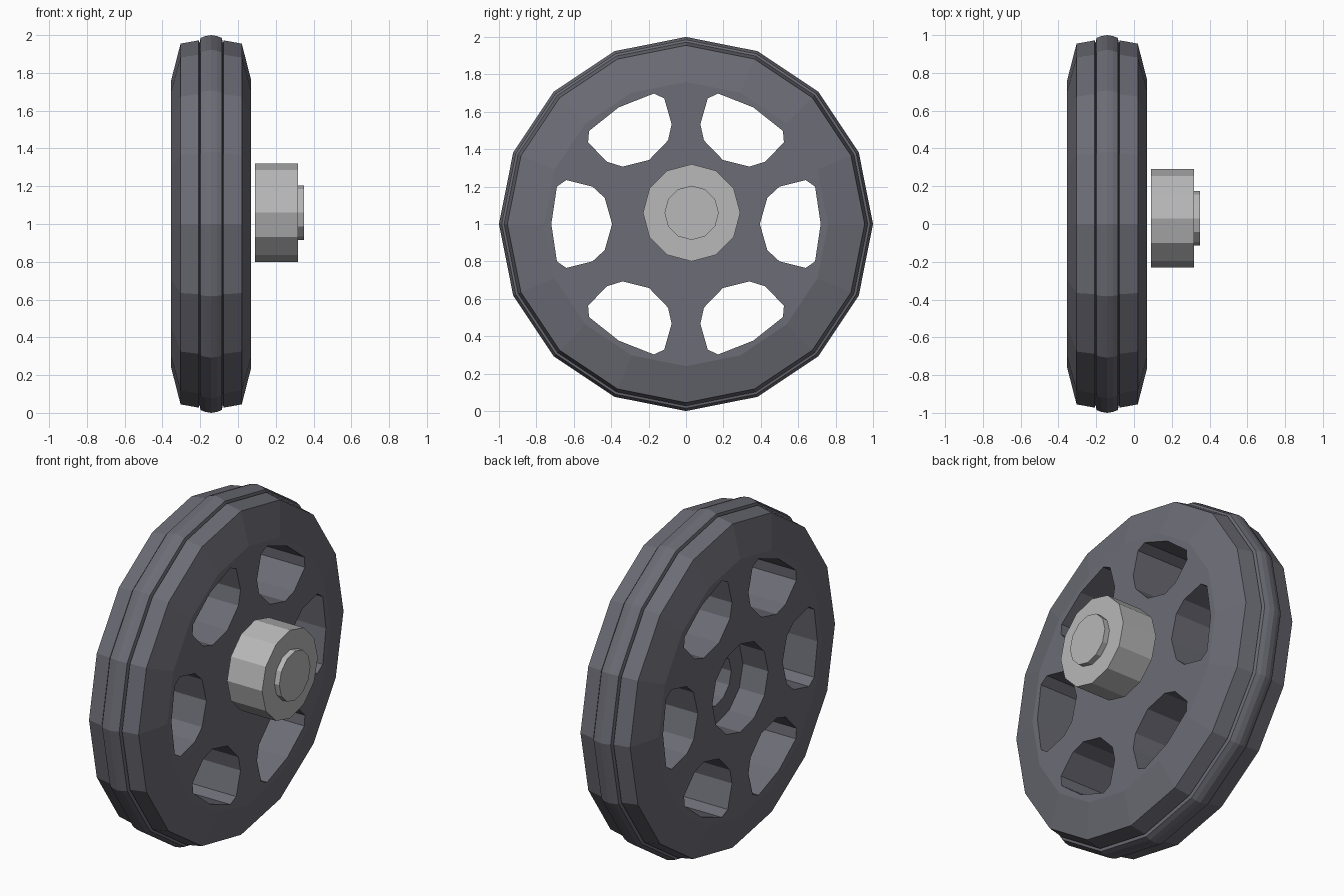
import bpy
import bmesh
from math import cos, sin, pi
from mathutils import Matrix

if "Cube" in bpy.data.objects:
    bpy.data.objects.remove(bpy.data.objects["Cube"], do_unlink=True)


def material(name, color):
    m = bpy.data.materials.new(name)
    m.use_nodes = True
    m.diffuse_color = color
    bsdf = next(n for n in m.node_tree.nodes if n.type == 'BSDF_PRINCIPLED')
    bsdf.inputs["Base Color"].default_value = color
    bsdf.inputs["Roughness"].default_value = 0.7
    return m


dark_grey = material("dark grey", (0.15, 0.15, 0.18, 1))
light_grey = material("light grey", (0.48, 0.48, 0.48, 1))


def make_object(name, bm, mat):
    bmesh.ops.recalc_face_normals(bm, faces=bm.faces)
    mesh = bpy.data.meshes.new(name)
    bm.to_mesh(mesh)
    bm.free()
    obj = bpy.data.objects.new(name, mesh)
    bpy.context.collection.objects.link(obj)
    mesh.materials.append(mat)
    return obj


def lathe(name, profile, sides, y, z, mat):
    """Turn (x, radius) points around the x axis and cap both ends."""
    bm = bmesh.new()
    rings = []
    for x, r in profile:
        rings.append([bm.verts.new((x, y + r * sin(2 * pi * i / sides),
                                    z + r * cos(2 * pi * i / sides)))
                      for i in range(sides)])
    for a, b in zip(rings, rings[1:]):
        for i in range(sides):
            j = (i + 1) % sides
            bm.faces.new((a[i], a[j], b[j], b[i]))
    bm.faces.new(rings[0])
    bm.faces.new(rings[-1])
    return make_object(name, bm, mat)


def cut(target, cutter):
    mod = target.modifiers.new("cut", 'BOOLEAN')
    mod.operation = 'DIFFERENCE'
    mod.solver = 'EXACT'
    mod.object = cutter
    bpy.context.view_layer.objects.active = target
    bpy.ops.object.modifier_apply(modifier=mod.name)
    bpy.data.objects.remove(cutter, do_unlink=True)


# Wheel: half profile mirrored about its middle plane, with a raised belt
MID = -0.142
half = [(0.212, 0.76), (0.162, 0.955), (0.066, 0.972), (0.062, 0.958),
        (0.056, 0.985), (0.03, 0.995)]
profile = [(MID - d, r) for d, r in half] + [(MID, 1.0)]
profile += [(MID + d, r) for d, r in reversed(half)]
wheel = lathe("wheel", profile, 16, 0, 1, dark_grey)

# Six rounded openings between the spokes
upper = [(0.435, 0.14), (0.50, 0.20), (0.64, 0.235), (0.69, 0.20)]
outline = [(0.395, 0)] + upper + [(0.72, 0)]
outline += [(a, -b) for a, b in reversed(upper)]
bm = bmesh.new()
for k in range(6):
    turn = Matrix.Translation((0, 0, 1)) @ Matrix.Rotation(k * pi / 3, 4, 'X')
    ends = [[bm.verts.new(turn @ Matrix.Translation((x, a, b)).translation)
             for a, b in outline] for x in (-0.6, 0.3)]
    bm.faces.new(ends[0])
    bm.faces.new(ends[1])
    for i in range(len(outline)):
        j = (i + 1) % len(outline)
        bm.faces.new((ends[0][i], ends[0][j], ends[1][j], ends[1][i]))
cut(wheel, make_object("spoke_cutter", bm, dark_grey))

# Stepped blind bore in the -x side
bore = [(-0.5, 0.26), (-0.19, 0.26), (-0.19, 0.15), (-0.10, 0.15)]
cut(wheel, lathe("bore_cutter", bore, 12, 0, 1, dark_grey))

# Loose axle cap beside the wheel, slightly off centre
lathe("axle_cap", [(0.09, 0.26), (0.318, 0.26), (0.318, 0.145), (0.35, 0.145)],
      12, 0.03, 1.06, light_grey)
